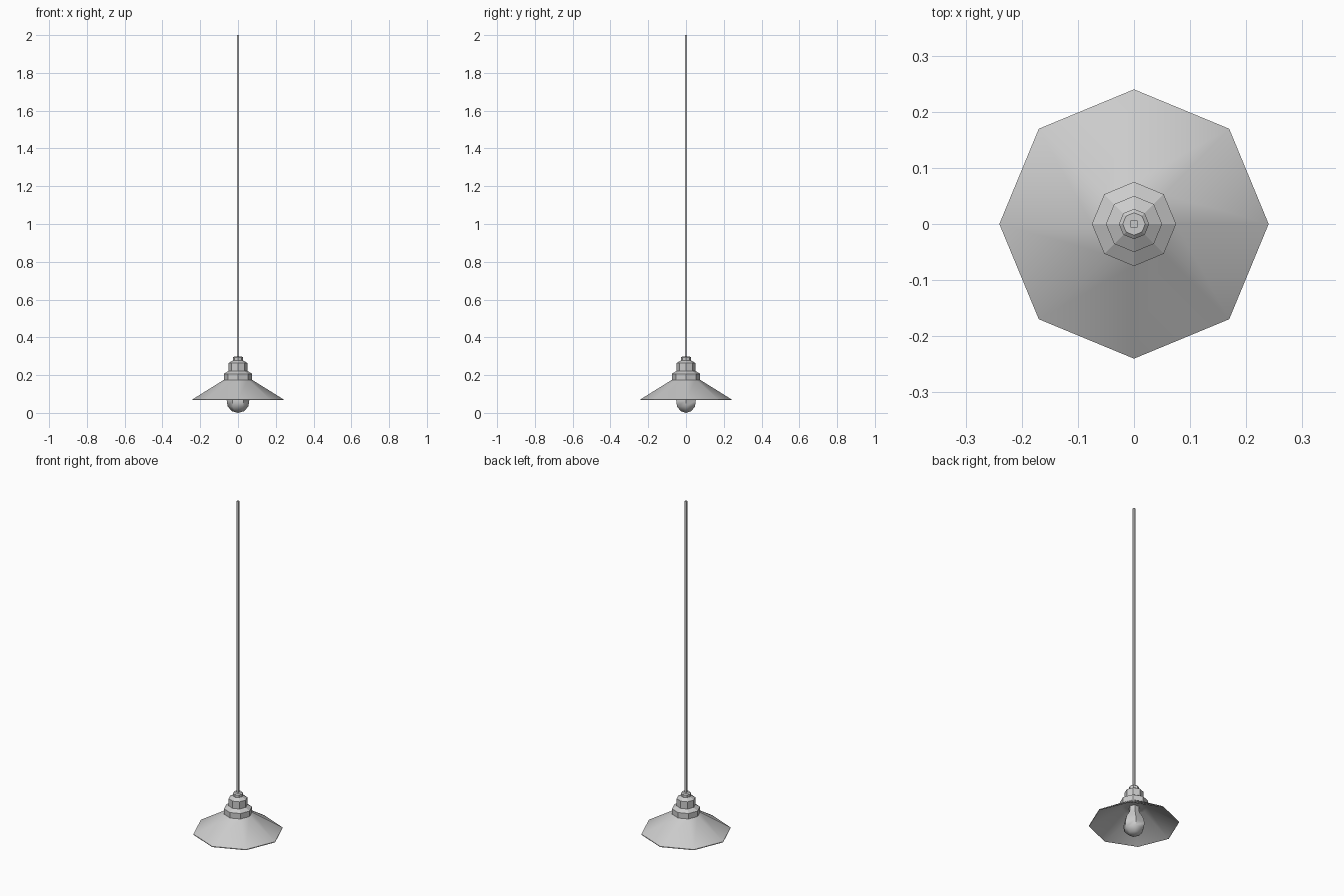
import bpy, math

if "Cube" in bpy.data.objects:
    bpy.data.objects.remove(bpy.data.objects["Cube"])

def lathe(name, profile, sides, smooth=None):
    # Revolve (radius, height) points; radius 0 becomes a single pole
    verts, faces, rings = [], [], []
    for r, z in profile:
        n = 1 if r == 0 else sides
        rings.append(range(len(verts), len(verts) + n))
        for i in range(n):
            a = 2 * math.pi * i / sides
            verts.append((r * math.cos(a), r * math.sin(a), z))
    for lo, hi in zip(rings, rings[1:]):
        for i in range(sides):
            j = (i + 1) % sides
            if len(lo) == 1:
                faces.append((lo[0], hi[j], hi[i]))
            elif len(hi) == 1:
                faces.append((lo[i], lo[j], hi[0]))
            else:
                faces.append((lo[i], lo[j], hi[j], hi[i]))
    mesh = bpy.data.meshes.new(name)
    mesh.from_pydata(verts, [], faces)
    obj = bpy.data.objects.new(name, mesh)
    bpy.context.collection.objects.link(obj)
    if smooth:
        bpy.ops.object.select_all(action='DESELECT')
        bpy.context.view_layer.objects.active = obj
        obj.select_set(True)
        bpy.ops.object.shade_smooth_by_angle(angle=math.radians(smooth))
    return obj

# Open octagonal shade with a thin rim
lathe("shade", [(0.05, 0.172), (0.07, 0.17), (0.235, 0.068), (0.24, 0.068),
                (0.24, 0.072), (0.075, 0.175)], 8, 30)

# Stepped fitting above the shade
lathe("fitting", [(0, 0.172), (0.075, 0.172), (0.075, 0.207), (0.05, 0.222),
                  (0.05, 0.264), (0.027, 0.278), (0.027, 0.293), (0.02, 0.299), (0, 0.299)], 8)

# Six-sided bulb, narrowing up into the socket
lathe("bulb", [(0, 0), (0.032, 0.009), (0.055, 0.034), (0.06, 0.065),
               (0.05, 0.105), (0.03, 0.135), (0.027, 0.173)], 6, 50)

# Square hanging cord
bpy.ops.mesh.primitive_cube_add(size=1, location=(0, 0, 1.145))
cord = bpy.context.object
cord.name = "cord"
cord.scale = (0.012, 0.012, 1.71)
